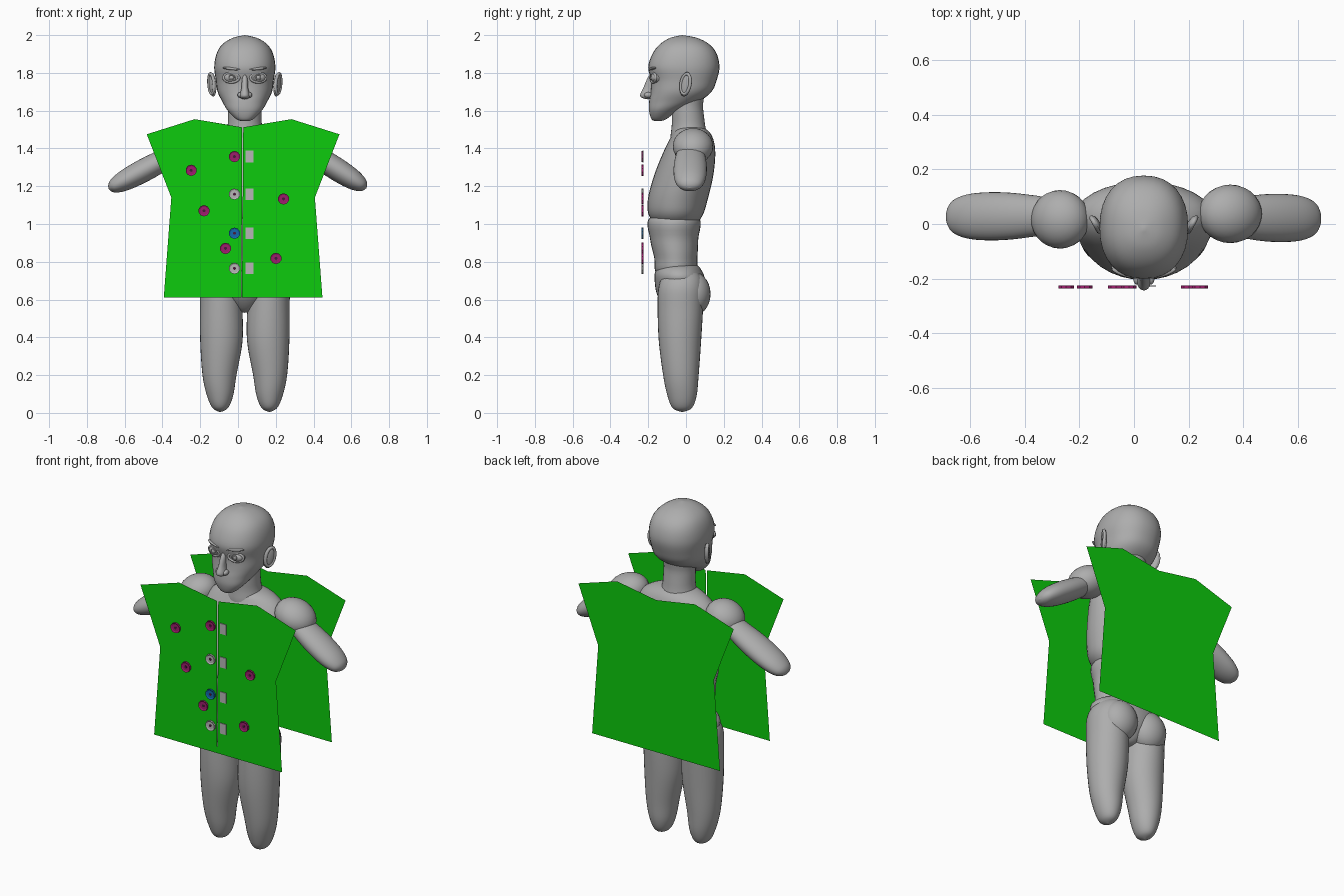
import bpy, bmesh, math
from mathutils import Matrix, Vector

if "Cube" in bpy.data.objects:
    bpy.data.objects.remove(bpy.data.objects["Cube"])

CX = 0.036  # body centre line


def material(name, rgb):
    m = bpy.data.materials.new(name)
    m.diffuse_color = (*rgb, 1)
    m.use_nodes = True
    m.node_tree.nodes["Principled BSDF"].inputs["Base Color"].default_value = m.diffuse_color
    return m


GREY = material("body grey", (0.42, 0.42, 0.42))
GREEN = material("cloth green", (0.004, 0.6, 0.004))
PALE = material("pale grey", (0.47, 0.47, 0.47))
MAGENTA = material("magenta", (0.34, 0.012, 0.15))
BLUE = material("blue", (0.006, 0.14, 0.42))
DARK = material("dark plum", (0.06, 0.01, 0.04))


def finish(name, bm, mat, matrix=Matrix(), smooth=True):
    bmesh.ops.recalc_face_normals(bm, faces=bm.faces)
    me = bpy.data.meshes.new(name)
    bm.to_mesh(me)
    bm.free()
    me.transform(matrix)
    me.materials.append(mat)
    for p in me.polygons:
        p.use_smooth = smooth
    ob = bpy.data.objects.new(name, me)
    bpy.context.collection.objects.link(ob)
    return ob


def catmull(a, b, c, d, t):
    return [0.5 * (2*q + (r-p)*t + (2*p-5*q+4*r-s)*t*t + (3*q-p-3*r+s)*t**3)
            for p, q, r, s in zip(a, b, c, d)]


def loft(name, keys, matrix=Matrix(), power=2.0, n=32, steps=5):
    """Smooth closed loft; keys are (z, cx, cy, rx, ry)."""
    k = [keys[0]] + list(keys) + [keys[-1]]
    rows = [catmull(*k[i:i+4], s/steps) for i in range(len(keys)-1) for s in range(steps)]
    bm = bmesh.new()
    rings = []
    for z, x, y, rx, ry in rows[1:]:
        ring = []
        for j in range(n):
            c, s = math.cos(j*math.tau/n), math.sin(j*math.tau/n)
            ring.append(bm.verts.new((x + max(rx, .002)*math.copysign(abs(c)**(2/power), c),
                                      y + max(ry, .002)*math.copysign(abs(s)**(2/power), s), z)))
        rings.append(ring)
    for a, b in zip(rings, rings[1:]):
        for j in range(n):
            bm.faces.new((a[j], a[(j+1) % n], b[(j+1) % n], b[j]))
    for ring, key in ((rings[0], keys[0]), (rings[-1], keys[-1])):
        tip = bm.verts.new((key[1], key[2], key[0]))
        for j in range(n):
            bm.faces.new((ring[j], ring[(j+1) % n], tip))
    return finish(name, bm, GREY, matrix)


def body(name, rows, power=2.0):
    """Loft on the centre line; rows are (z, front y, back y, half width)."""
    return loft(name, [(z, CX, (f+b)/2, w, (b-f)/2) for z, f, b, w in rows], power=power)


def ellipsoid(name, loc, size, rot=(0, 0, 0), seg=28):
    bm = bmesh.new()
    bmesh.ops.create_uvsphere(bm, u_segments=seg, v_segments=seg//2, radius=1)
    r = Matrix.Rotation(rot[2], 4, 'Z') @ Matrix.Rotation(rot[1], 4, 'Y') @ Matrix.Rotation(rot[0], 4, 'X')
    return finish(name, bm, GREY, Matrix.Translation(loc) @ r @ Matrix.Diagonal((*size, 1)))


def torus(name, loc, a, b, tube, matrix, n=24, m=8):
    """Oval ring in the local xy plane."""
    bm = bmesh.new()
    v = [[bm.verts.new(((a+tube*math.cos(q))*math.cos(p), (b+tube*math.cos(q))*math.sin(p), tube*math.sin(q)))
          for q in (j*math.tau/m for j in range(m))] for p in (i*math.tau/n for i in range(n))]
    for i in range(n):
        for j in range(m):
            i2, j2 = (i+1) % n, (j+1) % m
            bm.faces.new((v[i][j], v[i2][j], v[i2][j2], v[i][j2]))
    return finish(name, bm, GREY, Matrix.Translation(loc) @ matrix)


# Head, neck and trunk
body("head", [(1.545, -.15, -.15, 0), (1.552, -.18, -.11, .04), (1.6, -.196, -.04, .09),
              (1.65, -.195, .07, .12), (1.7, -.187, .135, .144), (1.76, -.185, .162, .153),
              (1.83, -.2, .177, .162), (1.9, -.178, .163, .15), (1.95, -.14, .125, .12),
              (1.985, -.085, .06, .065), (2.0, -.02, -.02, 0)], 2.25)
body("neck", [(1.4, .02, .02, 0), (1.43, -.075, .11, .1), (1.53, -.075, .1, .09),
              (1.62, -.075, .09, .088), (1.7, -.07, .09, .085), (1.73, .01, .01, 0)])
body("chest", [(.96, -.04, -.04, 0), (.98, -.13, .03, .1), (1.04, -.194, .085, .19),
               (1.13, -.202, .115, .225), (1.26, -.168, .145, .25), (1.38, -.12, .155, .258),
               (1.46, -.08, .14, .21), (1.505, -.05, .1, .12), (1.52, .02, .02, 0)])
body("abdomen", [(.72, -.05, -.05, 0), (.74, -.155, .05, .15), (.82, -.168, .06, .168), (.92, -.19, .065, .168),
                 (1.03, -.195, .07, .17), (1.06, -.06, -.06, 0)])
body("pelvis", [(.53, -.03, -.03, 0), (.545, -.085, .035, .055), (.62, -.15, .09, .15),
                (.7, -.166, .1, .215), (.75, -.162, .085, .205), (.785, -.13, .05, .14),
                (.795, -.05, -.05, 0)])

# Legs, buttocks, ears and eyes on both sides
to_front = Matrix.Rotation(math.pi/2, 4, 'X')
to_side = Matrix.Rotation(math.pi/2, 4, 'Y')
for s, side in ((-1, "left"), (1, "right")):
    leg = [(.004, .13, -.02, 0, 0), (.025, .13, -.02, .04, .05), (.09, .131, -.021, .069, .077),
           (.2, .134, -.027, .09, .094), (.38, .124, -.032, .112, .112),
           (.55, .125, -.03, .112, .12), (.67, .128, -.026, .106, .118),
           (.74, .12, -.022, .07, .085), (.77, .11, -.02, 0, 0)]
    loft(side + "_leg", [(z, CX + s*x, y, a, b) for z, x, y, a, b in leg])
    ellipsoid(side + "_buttock", (CX + s*.1, .04, .63), (.105, .09, .115))

    # Ear shell with raised rim
    flare = Matrix.Rotation(s*-.5, 4, 'Z')
    lean = Matrix.Rotation(-.2, 4, 'X')
    ellipsoid(side + "_ear", (CX + s*.171, -.002, 1.738), (.013, .034, .064), (-.2, 0, s*-.5))
    torus(side + "_ear_rim", (CX + s*.177, -.002, 1.742), .054, .027, .009, flare @ lean @ to_side)

    # Eye with iris ring, lids and brow
    ex = CX + s*.071
    ellipsoid(side + "_eyeball", (ex, -.151, 1.775), (.042, .036, .03))
    turn = Matrix.Rotation(s*.3, 4, 'Z')
    torus(side + "_eyelids", (ex, -.173, 1.775), .043, .025, .007, turn @ to_front)
    torus(side + "_iris", (ex, -.185, 1.777), .013, .013, .003, to_front, 16, 6)
    ellipsoid(side + "_brow", (CX + s*.068, -.179, 1.822), (.052, .014, .008), (0, s*-.1, s*.3))

# Nose with nostril wings
loft("nose", [(1.66, CX, -.2, 0, 0), (1.666, CX, -.205, .02, .024), (1.682, CX, -.206, .026, .037),
              (1.72, CX, -.197, .018, .029), (1.77, CX, -.188, .014, .017), (1.8, CX, -.185, 0, 0)], n=20)
for s in (-1, 1):
    ellipsoid("nostril", (CX + s*.024, -.2, 1.683), (.015, .022, .015), seg=16)

# Shoulders and arm stumps; the two arms hang a little differently
ellipsoid("left_shoulder", (-.27, .017, 1.41), (.11, .107, .088), (0, -.4, 0))
ellipsoid("right_shoulder", (.352, .037, 1.412), (.12, .107, .09), (0, .4, 0))
for side, start, tip in (("left", (-.28, .03, 1.4), (-.685, .027, 1.185)),
                         ("right", (.32, .025, 1.42), (.68, .02, 1.19))):
    a, b = Vector(start), Vector(tip)
    d = (b - a).normalized()
    y = Vector((0, 1, 0))
    m = Matrix((y.cross(d), y, d)).transposed().to_4x4()
    m.translation = a
    L = (b - a).length
    loft(side + "_arm", [(t*L, 0, 0, rx, ry) for t, rx, ry in (
        (0, 0, 0), (.07, .045, .06), (.3, .057, .08), (.55, .061, .088),
        (.78, .055, .083), (.92, .04, .064), (.98, .021, .035), (1, 0, 0))], m)

# Flat garment panels: split front, whole back
GX = 0.027
HALF = [(.256, 1.555), (.51, 1.475), (.38, 1.14), (.42, .61)]


def panel(name, points, y):
    bm = bmesh.new()
    bm.faces.new([bm.verts.new((x, y, z)) for x, z in points])
    finish(name, bm, GREEN, smooth=False)


left = [(GX - x, z) for x, z in HALF]
right = [(GX + x, z) for x, z in HALF]
panel("front_panel_left", [(.021, 1.512)] + left + [(.019, .61)], -.225)
panel("front_panel_right", [(.028, 1.512)] + right + [(.021, .61)], -.225)
panel("back_panel", [(GX, 1.512)] + right + left[::-1], .242)


def disc(name, x, z, radius, depth, y, mat, recess=False):
    bm = bmesh.new()
    bmesh.ops.create_cone(bm, cap_ends=True, segments=10, radius1=radius, radius2=radius, depth=depth)
    if recess:
        bm.normal_update()
        top = [f for f in bm.faces if f.normal.z > .9]
        bmesh.ops.inset_region(bm, faces=top, thickness=.008)
        bmesh.ops.translate(bm, verts=top[0].verts, vec=(0, 0, -.004))
    finish(name, bm, mat, Matrix.Translation((x, y, z)) @ to_front, smooth=False)


# Buttons with sunken faces and dark centres
for x, z, mat in ((-.248, 1.284, MAGENTA), (-.18, 1.07, MAGENTA), (-.066, .871, MAGENTA),
                  (.241, 1.133, MAGENTA), (.201, .818, MAGENTA), (-.019, 1.357, MAGENTA),
                  (-.019, 1.158, PALE), (-.019, .951, BLUE), (-.019, .765, PALE)):
    disc("button", x, z, .03, .011, -.231, mat, True)
    disc("button_centre", x, z, .008, .003, -.233, DARK)

# Buttonhole tabs
for z in (1.357, 1.158, .951, .765):
    bm = bmesh.new()
    bmesh.ops.create_cube(bm, size=1)
    finish("buttonhole_tab", bm, PALE,
           Matrix.Translation((.061, -.227, z)) @ Matrix.Diagonal((.04, .004, .062, 1)), smooth=False)
